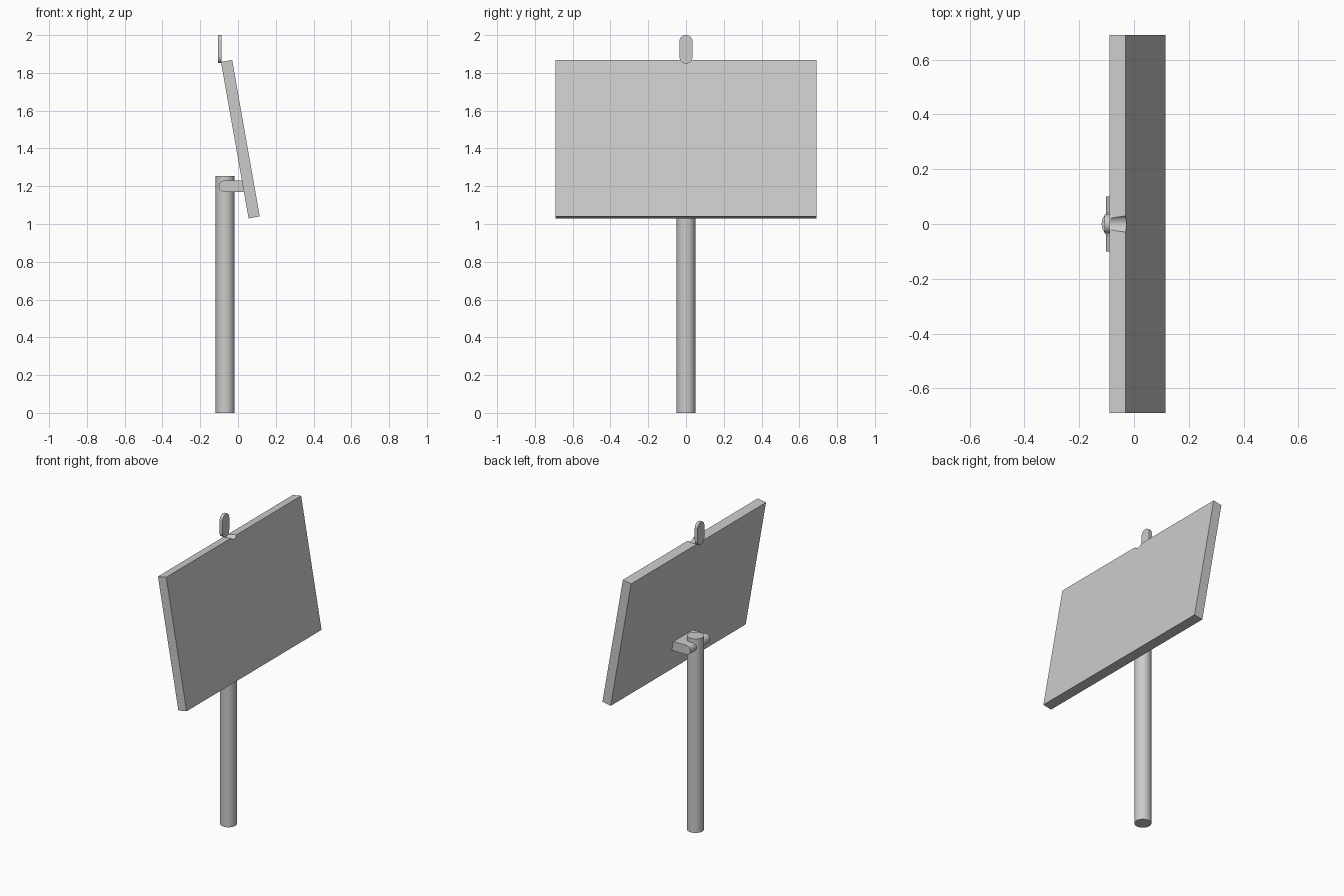
import bpy, bmesh, math
from mathutils import Vector

cube = bpy.data.objects.get("Cube")
if cube:
    bpy.data.objects.remove(cube, do_unlink=True)

grey = bpy.data.materials.new("light grey")
grey.use_nodes = True
grey.diffuse_color = (0.6, 0.6, 0.6, 1)
grey.node_tree.nodes["Principled BSDF"].inputs["Base Color"].default_value = (0.6, 0.6, 0.6, 1)


def finish(obj, name, smooth=False):
    obj.name = name
    obj.data.materials.append(grey)
    if smooth:
        bpy.ops.object.select_all(action="DESELECT")
        obj.select_set(True)
        bpy.context.view_layer.objects.active = obj
        bpy.ops.object.shade_smooth_by_angle(angle=math.radians(35))
    return obj


def rounded_bar(name, centre, along, depth, length, radius, thickness):
    """Bar with round ends, its outline swept through the depth direction."""
    along, depth, centre = Vector(along), Vector(depth), Vector(centre)
    side = depth.cross(along)
    bm = bmesh.new()
    verts = []
    steps = 16
    for end in (1, -1):
        for i in range(steps + 1):
            a = math.pi * i / steps
            p = along * end * (length / 2 - radius + radius * math.sin(a))
            p += side * end * radius * math.cos(a)
            verts.append(bm.verts.new(centre + p - depth * thickness / 2))
    face = bm.faces.new(verts)
    swept = bmesh.ops.extrude_face_region(bm, geom=[face])["geom"]
    moved = [v for v in swept if isinstance(v, bmesh.types.BMVert)]
    bmesh.ops.translate(bm, verts=moved, vec=depth * thickness)
    bmesh.ops.recalc_face_normals(bm, faces=bm.faces)
    mesh = bpy.data.meshes.new(name)
    bm.to_mesh(mesh)
    bm.free()
    obj = bpy.data.objects.new(name, mesh)
    bpy.context.collection.objects.link(obj)
    return finish(obj, name, True)


# Upright pole
bpy.ops.mesh.primitive_cylinder_add(vertices=48, radius=0.05, depth=1.255,
                                    location=(-0.068, 0, 0.6275))
finish(bpy.context.object, "pole", True)

# Tilted sign panel
bpy.ops.mesh.primitive_cube_add(size=1, location=(0.0125, 0, 1.449),
                                rotation=(0, math.radians(-10), 0))
panel = finish(bpy.context.object, "panel")
panel.scale = (0.06, 1.38, 0.841)

# Crossbar joining the pole to the panel
rounded_bar("crossbar", (-0.026, 0, 1.2), (1, 0, 0), (0, 1, 0), 0.152, 0.03, 0.2)

# Upright tab behind the top edge
rounded_bar("top_tab", (-0.097, 0, 1.926), (0, 0, 1), (1, 0, 0), 0.148, 0.035, 0.02)

# Shallow notch in the top edge, in line with the tab
cutter = rounded_bar("notch_cutter", (-0.037, 0, 1.926), (0, 0, 1), (1, 0, 0),
                     0.148, 0.035, 0.14)
cutter.hide_render = True
cutter.hide_viewport = True
cutter.display_type = "WIRE"
notch = panel.modifiers.new("notch", "BOOLEAN")
notch.operation = "DIFFERENCE"
notch.solver = "EXACT"
notch.object = cutter
